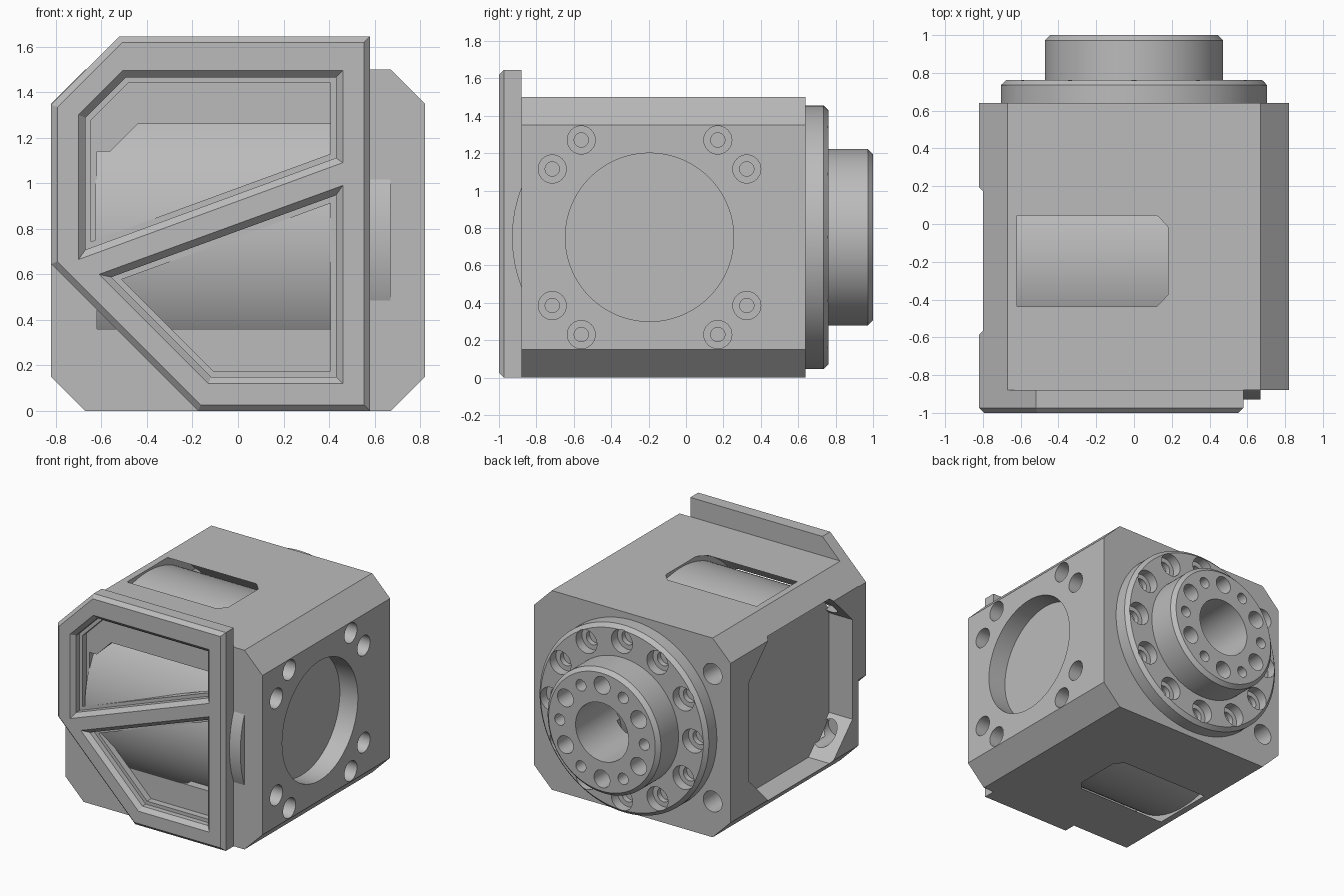
import bpy, bmesh, math
from mathutils import Vector

cube = bpy.data.objects.get("Cube")
if cube:
    bpy.data.objects.remove(cube, do_unlink=True)

steel = bpy.data.materials.new("machined_grey")
steel.use_nodes = True
grey = (0.5, 0.5, 0.5, 1)
steel.diffuse_color = grey
steel.node_tree.nodes["Principled BSDF"].inputs["Base Color"].default_value = grey

MID = 0.75            # height of every main axis
CORE = (-0.195, MID)  # y, z of the cross axis


def place(axis, t, p):
    return (t, p[0], p[1]) if axis == "x" else (p[0], t, p[1])


def loft(name, axis, sections):
    """Solid through (position, outline) sections along an axis."""
    bm = bmesh.new()
    rings = [[bm.verts.new(place(axis, t, p)) for p in pts] for t, pts in sections]
    n = len(rings[0])
    for a, b in zip(rings, rings[1:]):
        for i in range(n):
            j = (i + 1) % n
            bm.faces.new((a[i], a[j], b[j], b[i]))
    bm.faces.new(rings[0])
    bm.faces.new(rings[-1])
    bmesh.ops.recalc_face_normals(bm, faces=bm.faces)
    mesh = bpy.data.meshes.new(name)
    bm.to_mesh(mesh)
    bm.free()
    mesh.materials.append(steel)
    obj = bpy.data.objects.new(name, mesh)
    bpy.context.collection.objects.link(obj)
    return obj


def circle(c, r, n):
    return [(c[0] + r * math.cos(math.tau * i / n), c[1] + r * math.sin(math.tau * i / n))
            for i in range(n)]


def turned(name, axis, c, steps, n=96):
    """Turned solid from (position, radius) steps."""
    return loft(name, axis, [(t, circle(c, r, n)) for t, r in steps])


def octagon(c, hx, hy, cut):
    pts = [(hx, hy - cut), (hx - cut, hy), (cut - hx, hy), (-hx, hy - cut)]
    pts += [(-a, -b) for a, b in pts]
    return [(c[0] + a, c[1] + b) for a, b in pts]


def inset(pts, d):
    """Convex outline moved inward by d."""
    v = [Vector(p) for p in pts]
    mid = sum(v, Vector((0, 0))) / len(v)
    out = []
    for i, p in enumerate(v):
        normals = []
        for a, b in ((v[i - 1], p), (p, v[(i + 1) % len(v)])):
            e = (b - a).normalized()
            m = Vector((-e.y, e.x))
            normals.append(m if m.dot(mid - a) > 0 else -m)
        s = normals[0] + normals[1]
        out.append(tuple(p + s * (d / (1 + normals[0].dot(normals[1])))))
    return out


def cut(obj, cutters):
    bpy.context.view_layer.objects.active = obj
    for c in cutters:
        mod = obj.modifiers.new("cut", "BOOLEAN")
        mod.operation = "DIFFERENCE"
        mod.solver = "EXACT"
        mod.object = c
        bpy.ops.object.modifier_apply(modifier=mod.name)
        bpy.data.objects.remove(c, do_unlink=True)


def polar(r, deg):
    a = math.radians(deg)
    return (r * math.cos(a), MID + r * math.sin(a))


# Housing block with chamfered long edges
profile = octagon((0, MID), 0.82, 0.75, 0.15)
housing = loft("housing", "y", [(-0.88, profile), (0.64, profile)])

cutters = [
    # cross bore that breaks out through the top and bottom
    turned("bore", "x", CORE, [(-0.62, 0.788), (0.12, 0.788), (0.18, 0.771)], 128),
    # round opening on the left side, shaft bore at the back
    turned("side_opening", "x", CORE, [(0.6, 0.45), (0.9, 0.45)]),
    turned("shaft_bore", "y", (0, MID), [(0.5, 0.22), (0.8, 0.22)], 64),
]
# Pocket on the right side
pocket = octagon(CORE, 0.615, 0.62, 0.245)
cutters.append(loft("pocket", "x", [(-0.9, pocket), (-0.62, pocket)]))
# Front opening behind the frame
slot = [(-0.62, 0.36), (0.46, 0.36), (0.46, 1.26), (-0.44, 1.26), (-0.62, 1.08)]
cutters.append(loft("front_slot", "y", [(-0.95, slot), (-0.6, slot)]))
# Counterbored screw holes on the left side
for sy in (-1, 1):
    for sz in (-1, 1):
        for a, b in ((0.365, 0.52), (0.52, 0.365)):
            cutters.append(turned("screw", "x", (CORE[0] + sy * a, MID + sz * b),
                                  [(0.9, 0.075), (0.72, 0.075), (0.72, 0.038), (0.6, 0.038)], 32))
# Long mounting holes from the back into the pocket
for s in (-1, 1):
    cutters.append(turned("mount_hole", "y", (-0.67, MID + s * 0.48),
                          [(0.7, 0.078), (-0.85, 0.078)], 32))
cut(housing, cutters)

# Cross cylinder inside the housing
core = turned("core_cylinder", "x", CORE, [(-0.625, 0.735), (0.67, 0.735)], 128)

# Front frame with two lipped windows
outline = [(-0.82, 0.645), (-0.175, 0), (0.58, 0), (0.58, 1.645), (-0.52, 1.645), (-0.82, 1.345)]
frame = loft("front_frame", "y", [(-0.88, outline), (-0.973, outline), (-1, inset(outline, 0.027))])
upper = [(-0.70, 1.30), (-0.505, 1.495), (0.46, 1.495), (0.46, 1.09), (-0.70, 0.665)]
lower = [(0.46, 0.99), (-0.61, 0.60), (-0.13, 0.12), (0.46, 0.12)]
windows = []
for w in (upper, lower):
    mid, inner = inset(w, 0.03), inset(w, 0.055)
    windows.append(loft("window", "y", [(-1.05, w), (-1, w), (-0.97, mid), (-0.93, mid),
                                        (-0.93, inner), (-0.8, inner)]))
cut(frame, windows)

# Output flange with a ring of counterbored holes
flange = turned("output_flange", "y", (0, MID), [(0.64, 0.705), (0.735, 0.705), (0.763, 0.677)], 128)
holes = [turned("shaft_bore", "y", (0, MID), [(0.6, 0.22), (0.8, 0.22)], 64)]
for k in range(12):
    holes.append(turned("bolt", "y", polar(0.592, 30 * k),
                        [(0.85, 0.088), (0.69, 0.088), (0.69, 0.052), (0.65, 0.052)], 32))
cut(flange, holes)

# Output hub with alternating large and small holes
hub = turned("output_hub", "y", (0, MID), [(0.7, 0.472), (0.972, 0.472), (1, 0.444)], 128)
holes = [turned("shaft_bore", "y", (0, MID), [(0.6, 0.22), (1.1, 0.22)], 64)]
for k in range(12):
    r = 0.066 if k % 2 else 0.042
    holes.append(turned("hub_hole", "y", polar(0.352, 30 * k), [(1.1, r), (0.82, r)], 32))
cut(hub, holes)

# Smooth the round walls, keep machined edges sharp
for obj in (housing, core, frame, flange, hub):
    bpy.ops.object.select_all(action="DESELECT")
    obj.select_set(True)
    bpy.context.view_layer.objects.active = obj
    bpy.ops.object.shade_smooth_by_angle(angle=math.radians(20))
